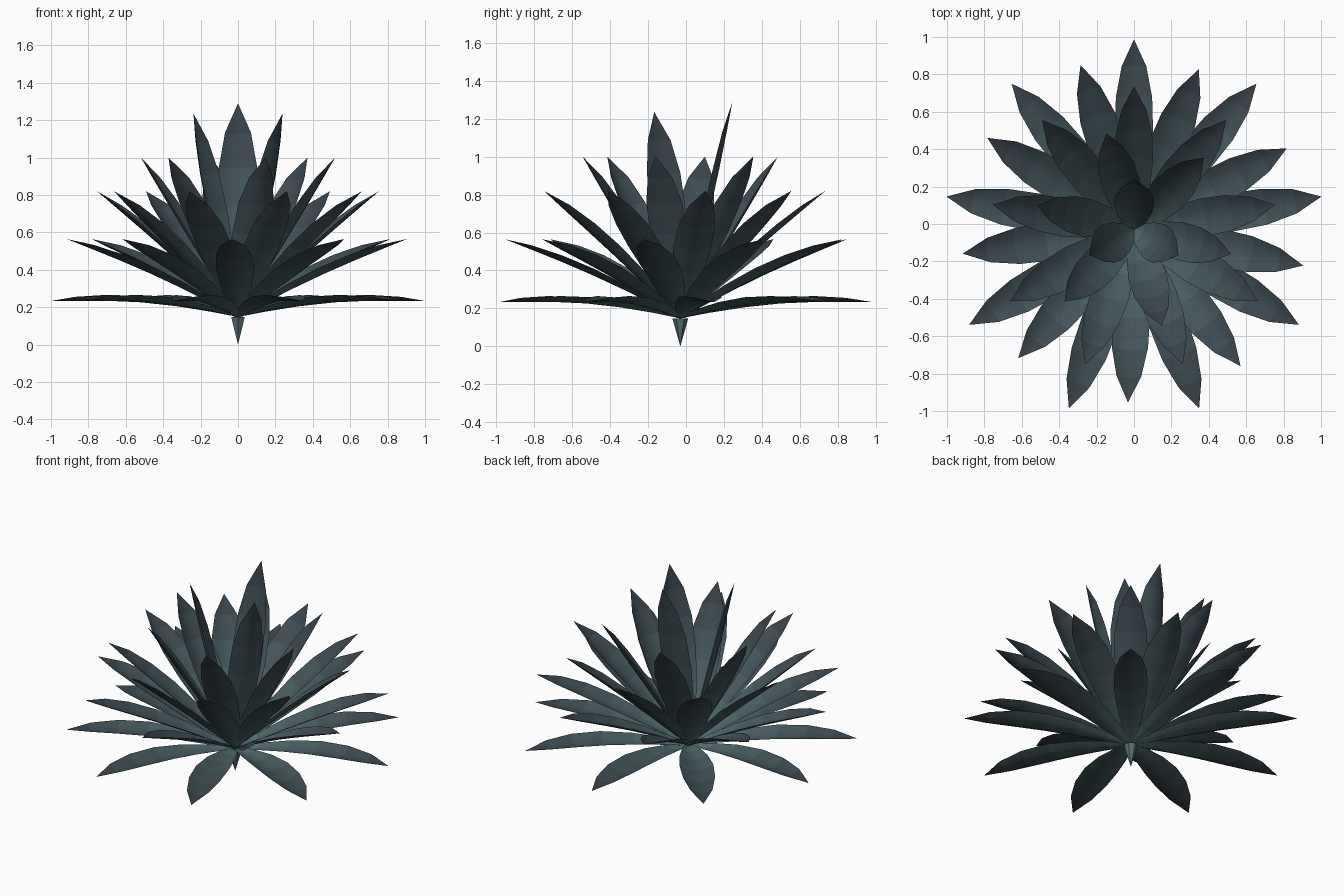
import bpy, bmesh, math
from mathutils import Vector

if "Cube" in bpy.data.objects:
    bpy.data.objects.remove(bpy.data.objects["Cube"])

C = Vector((0, -0.03, 0.148))  # where all leaves meet


def mat(name, c):
    m = bpy.data.materials.new(name)
    m.diffuse_color = (*c, 1)
    m.use_nodes = True
    m.node_tree.nodes["Principled BSDF"].inputs["Base Color"].default_value = m.diffuse_color
    return m


# teal at the leaf base fading to slate at the tip
base, tip = Vector((0.09, 0.165, 0.175)), Vector((0.04, 0.055, 0.068))
MATS = [mat(f"leaf_shade_{i}", base.lerp(tip, (i / 5) ** 0.7)) for i in range(6)]

# along the leaf: fraction of length, half width, lengthwise bend
PROFILE = [(0, .025, 0), (.15, .055, .018), (.33, .085, .033), (.52, .102, .038),
           (.7, .097, .03), (.86, .066, .015), (1, 0, 0)]


def leaf(name, angle, reach, top, bend, scale=1.0):
    a = math.radians(angle)
    out = Vector((math.cos(a), math.sin(a), 0))
    side = Vector((-math.sin(a), math.cos(a), 0))
    chord = out * reach + Vector((0, 0, top - C.z))
    up = chord.cross(side).normalized()
    bm = bmesh.new()
    rows = []
    for t, w, b in PROFILE:
        w *= scale
        p = C + chord * t + up * (b * bend)
        if w == 0:
            rows.append([bm.verts.new(p)])
            continue
        # shallow trough: the edges sit higher than the midrib
        rows.append([bm.verts.new(p + side * (k * w) + up * (0.32 * w * k * k))
                     for k in (-1, -.5, 0, .5, 1)])
    for i, (r0, r1) in enumerate(zip(rows, rows[1:])):
        for k in range(4):
            vs = [r0[k], r1[0], r0[k + 1]] if len(r1) == 1 else [r0[k], r1[k], r1[k + 1], r0[k + 1]]
            f = bm.faces.new(vs[::-1])
            f.material_index = i
            f.smooth = True
    me = bpy.data.meshes.new(name)
    bm.to_mesh(me)
    bm.free()
    for m in MATS:
        me.materials.append(m)
    bpy.context.collection.objects.link(bpy.data.objects.new(name, me))


# rings: name, leaf count, first angle, reach, tip height, bend
for name, n, a0, r, z, b in [("outer_leaf", 9, 90, 1.018, .233, .9),
                             ("second_leaf", 9, 68, .925, .565, .45),
                             ("third_leaf", 9, 90, .765, .82, .2),
                             ("fourth_leaf", 6, 46, .535, 1.0, -.1)]:
    for i in range(n):
        leaf(f"{name}_{i}", a0 + i * 360 / n, r, z, b)

# three upright heart leaves, the rear one tallest
for i, (a, z) in enumerate([(90, 1.29), (-30, 1.235), (210, 1.235)]):
    leaf(f"heart_leaf_{i}", a, .275, z, -.5, 1.05)

# pointed root under the rosette
bpy.ops.mesh.primitive_cone_add(vertices=6, radius1=0, radius2=.042, depth=.148,
                                location=(C.x, C.y, .074))
root = bpy.context.object
root.name = "root"
root.data.materials.append(MATS[0])
